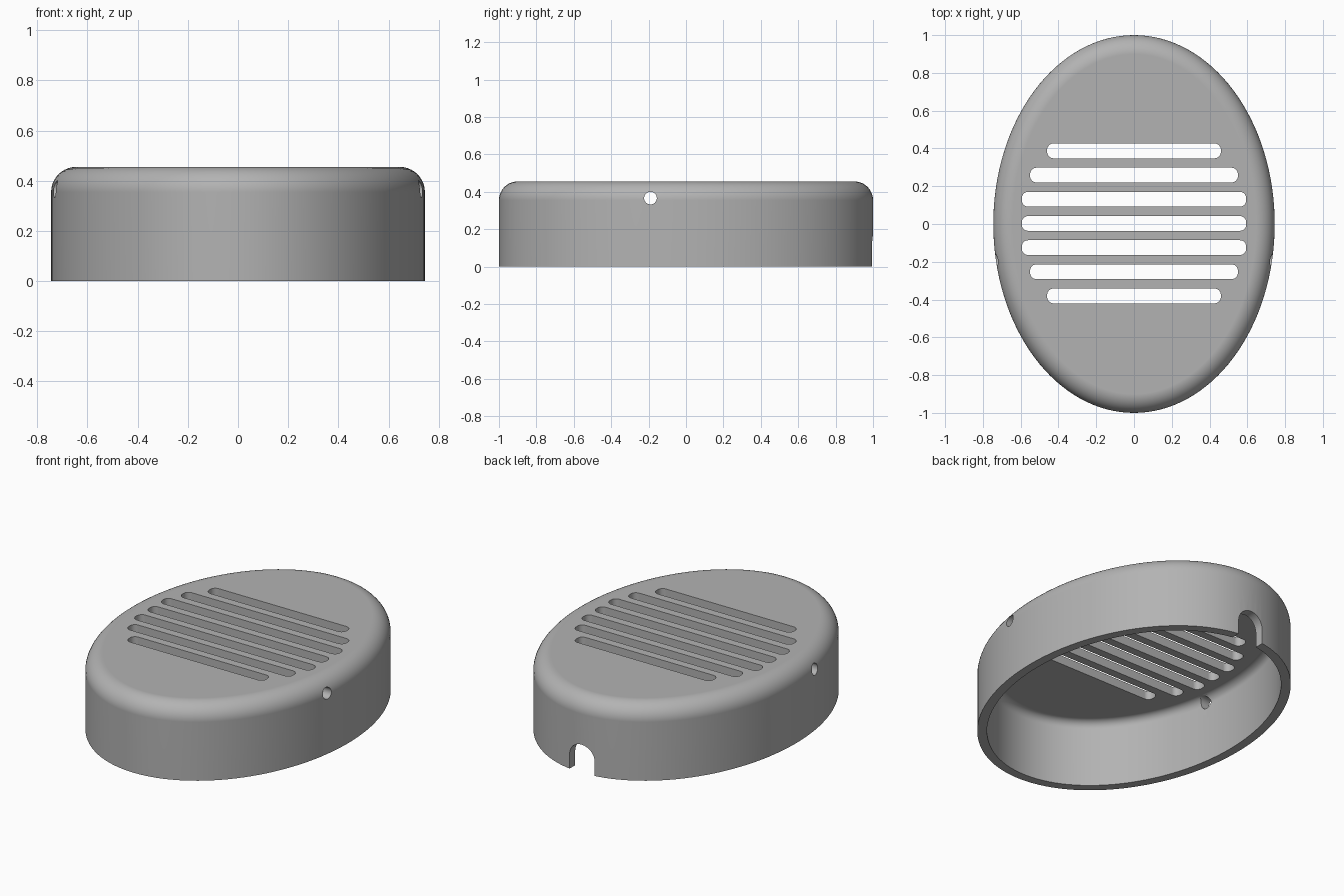
import bpy, bmesh, math
from mathutils import Vector, Matrix

cube = bpy.data.objects.get("Cube")
if cube:
    bpy.data.objects.remove(cube, do_unlink=True)

RX, RY, HEIGHT = 0.745, 1.0, 0.455
WALL, FILLET, SEGMENTS, ARC = 0.053, 0.1, 128, 10

grey = bpy.data.materials.new("plain grey")
grey.use_nodes = True
color = (0.45, 0.45, 0.45, 1)
grey.diffuse_color = color
grey.node_tree.nodes["Principled BSDF"].inputs["Base Color"].default_value = color


def make_object(name, bm):
    bmesh.ops.recalc_face_normals(bm, faces=bm.faces)
    mesh = bpy.data.meshes.new(name)
    bm.to_mesh(mesh)
    bm.free()
    mesh.materials.append(grey)
    obj = bpy.data.objects.new(name, mesh)
    bpy.context.collection.objects.link(obj)
    return obj


def oval_ring(bm, inset, z):
    """Oval outline moved inward along its normal."""
    ring = []
    for i in range(SEGMENTS):
        a = math.tau * i / SEGMENTS
        normal = Vector((math.cos(a) / RX, math.sin(a) / RY, 0)).normalized()
        point = Vector((RX * math.cos(a), RY * math.sin(a), z))
        ring.append(bm.verts.new(point - normal * inset))
    return ring


def rounded_profile(inset, top, radius):
    """Wall foot followed by the rounded shoulder, as inset and height."""
    points = [(inset, 0)]
    for i in range(ARC + 1):
        a = math.pi / 2 * i / ARC
        points.append((inset + radius * (1 - math.cos(a)),
                       top - radius * (1 - math.sin(a))))
    return points


def prism(name, outline, axis_matrix, depth):
    """Extrude a flat outline, centred on its plane, then orient it."""
    bm = bmesh.new()
    face = bm.faces.new([bm.verts.new((x, y, -depth / 2)) for x, y in outline])
    new = bmesh.ops.extrude_face_region(bm, geom=[face])["geom"]
    verts = [v for v in new if isinstance(v, bmesh.types.BMVert)]
    bmesh.ops.translate(bm, verts=verts, vec=(0, 0, depth))
    bmesh.ops.transform(bm, matrix=axis_matrix, verts=bm.verts)
    return make_object(name, bm)


def arc_points(cx, cy, radius, start, end, steps):
    return [(cx + radius * math.cos(start + (end - start) * i / steps),
             cy + radius * math.sin(start + (end - start) * i / steps))
            for i in range(steps + 1)]


# Hollow oval cover with rounded shoulders
bm = bmesh.new()
outer = [oval_ring(bm, *p) for p in rounded_profile(0, HEIGHT, FILLET)]
inner = [oval_ring(bm, *p) for p in
         rounded_profile(WALL, HEIGHT - WALL, FILLET - WALL)]
rings = outer[::-1] + inner
for a, b in zip(rings, rings[1:]):
    for i in range(SEGMENTS):
        j = (i + 1) % SEGMENTS
        bm.faces.new((a[i], a[j], b[j], b[i]))
bm.faces.new(outer[-1])
bm.faces.new(inner[-1])
cover = make_object("oval_cover", bm)

cutters = []

# Seven vent slots with rounded ends
half_width, corner = 0.039, 0.033
for row in range(-3, 4):
    half_length = (0.594, 0.594, 0.55, 0.46)[abs(row)]
    outline = []
    for k, (sx, sy) in enumerate(((1, 1), (-1, 1), (-1, -1), (1, -1))):
        outline += arc_points(sx * (half_length - corner), sy * (half_width - corner),
                              corner, k * math.pi / 2, (k + 1) * math.pi / 2, 6)
    place = Matrix.Translation((0, 0.003 + row * 0.128, HEIGHT))
    cutters.append(prism("slot_cutter", outline, place, 0.3))

# Round side holes, straight through both walls
circle = arc_points(0, 0, 0.034, 0, math.tau, 32)[:-1]
place = Matrix.Translation((0, -0.19, 0.366)) @ Matrix.Rotation(math.pi / 2, 4, "Y")
cutters.append(prism("side_hole_cutter", circle, place, 2))

# Arched cable notch at the back
arch = [(-0.084, -0.1), (0.084, -0.1)] + arc_points(0, 0.086, 0.084, 0, math.pi, 24)
place = Matrix.Translation((0, RY, 0)) @ Matrix.Rotation(math.pi / 2, 4, "X")
cutters.append(prism("notch_cutter", arch, place, 0.4))

# Cut the openings and discard the cutters
bpy.context.view_layer.objects.active = cover
for cutter in cutters:
    cutter.hide_render = True
    cut = cover.modifiers.new("opening", "BOOLEAN")
    cut.operation, cut.solver, cut.object = "DIFFERENCE", "EXACT", cutter
    bpy.ops.object.modifier_apply(modifier=cut.name)
    bpy.data.objects.remove(cutter, do_unlink=True)

# Smooth shading with crisp openings and a flat top
bpy.ops.object.select_all(action="DESELECT")
cover.select_set(True)
bpy.ops.object.shade_smooth_by_angle(angle=math.radians(30))
weighted = cover.modifiers.new("flat_top_normals", "WEIGHTED_NORMAL")
weighted.keep_sharp = True
